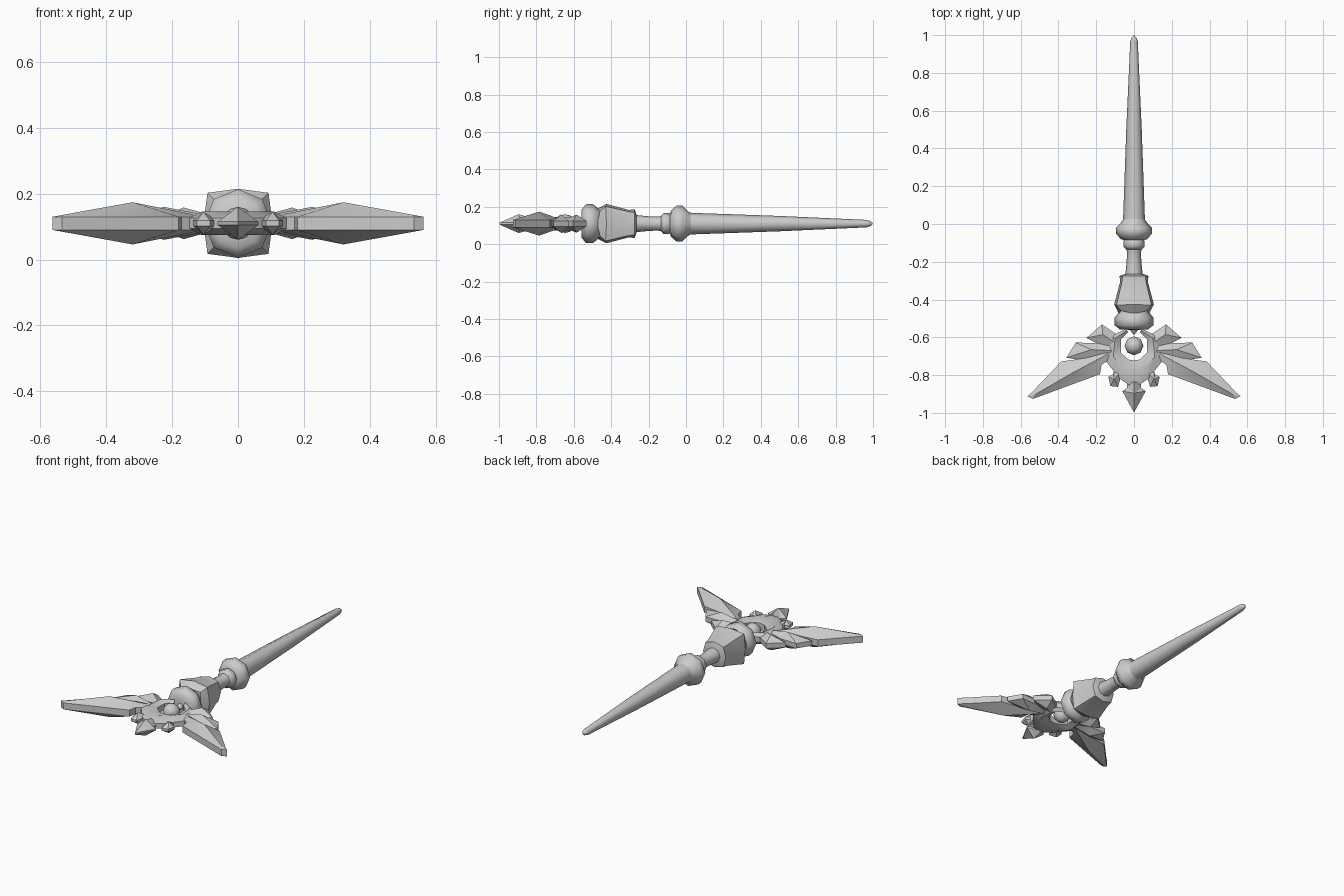
import bpy, bmesh, math

if "Cube" in bpy.data.objects:
    bpy.data.objects.remove(bpy.data.objects["Cube"])

CZ = 0.11  # height of the long axis


def finish(name, verts, faces, mirror=False, angle=35):
    bm = bmesh.new()
    vs = [bm.verts.new(v) for v in verts]
    for f in faces:
        bm.faces.new([vs[i] for i in f])
    bmesh.ops.recalc_face_normals(bm, faces=bm.faces)
    me = bpy.data.meshes.new(name)
    bm.to_mesh(me)
    bm.free()
    ob = bpy.data.objects.new(name, me)
    bpy.context.collection.objects.link(ob)
    if mirror:
        ob.modifiers.new("Mirror", 'MIRROR')
    bpy.ops.object.select_all(action='DESELECT')
    ob.select_set(True)
    bpy.context.view_layer.objects.active = ob
    bpy.ops.object.shade_smooth_by_angle(angle=math.radians(angle))
    return ob


def loft(name, rings, angle=35):
    """Skin equal-length rings of 3D points and cap both ends."""
    n = len(rings[0])
    verts = [p for r in rings for p in r]
    faces = [(k * n + i, k * n + (i + 1) % n, (k + 1) * n + (i + 1) % n, (k + 1) * n + i)
             for k in range(len(rings) - 1) for i in range(n)]
    faces += [tuple(range(n)), tuple(range((len(rings) - 1) * n, len(rings) * n))]
    return finish(name, verts, faces, angle=angle)


def lathe(name, profile, n=8, angle=50):
    return loft(name, [[(r * math.cos(2 * math.pi * i / n), y, CZ + r * math.sin(2 * math.pi * i / n))
                        for i in range(n)] for y, r in profile], angle)


def gem(name, outline, ridge, rim=0.015, mirror=True):
    """Double-sided ridged plate. outline: (x, y, ridge index); ridge: (x, y, half height)."""
    n, m = len(outline), len(ridge)
    verts, faces = [], []
    for s in (1, -1):
        verts += [(x, y, CZ + s * rim) for x, y, _ in outline]
        verts += [(x, y, CZ + s * h) for x, y, h in ridge]
    for base in (0, n + m):
        for i in range(n):
            j = (i + 1) % n
            a, b = outline[i][2], outline[j][2]
            f = [base + i, base + j, base + n + b]
            faces.append(f if a == b else f + [base + n + a])
    for i in range(n):
        j = (i + 1) % n
        faces.append((i, j, n + m + j, n + m + i))
    return finish(name, verts, faces, mirror, 25)


# Shaft, guard bulge and grip
lathe("shaft", [(0.0, 0.06), (0.02, 0.058), (0.5, 0.041), (0.965, 0.02), (0.985, 0.014), (0.998, 0.003)])
lathe("guard", [(0.035, 0.055), (0.015, 0.062), (-0.02, 0.096), (-0.05, 0.096), (-0.08, 0.07), (-0.088, 0.045)])
lathe("guard_ring", [(-0.08, 0.045), (-0.09, 0.056), (-0.12, 0.056), (-0.135, 0.04)])
lathe("grip", [(-0.12, 0.044), (-0.15, 0.037), (-0.2, 0.039), (-0.28, 0.047)])


# Flared head with a squarish section and pointed corners
def square_ring(y, mid, corner, point=0.0):
    pts = []
    for i in range(8):
        a = math.pi * i / 4
        r = corner if i % 2 else mid
        pts.append((r * math.cos(a), y + (point if i % 2 else 0), CZ + r * math.sin(a)))
    return pts


loft("head", [square_ring(-0.265, 0.05, 0.055), square_ring(-0.275, 0.077, 0.085),
              square_ring(-0.305, 0.073, 0.09), square_ring(-0.425, 0.105, 0.131, -0.005),
              square_ring(-0.475, 0.08, 0.095, 0.015)], 30)

# Collar behind the ornament
lathe("collar", [(-0.455, 0.07), (-0.475, 0.086), (-0.497, 0.104), (-0.535, 0.104), (-0.558, 0.075), (-0.56, 0.03)])
lathe("collar_pin", [(-0.55, 0.022), (-0.565, 0.018), (-0.585, 0.003)], 6)

# Orb in the open hub
bpy.ops.mesh.primitive_uv_sphere_add(segments=8, ring_count=6, radius=0.05, location=(0, -0.645, CZ))
bpy.context.object.name = "orb"
bpy.ops.object.shade_smooth_by_angle(angle=math.radians(50))

# Hub plate around the orb: inner edge, raised middle, outer edge
inner = [(0.03, -0.572), (0.07, -0.61), (0.07, -0.68), (0.03, -0.718), (0, -0.722)]
outer = [(0.045, -0.555), (0.13, -0.6), (0.15, -0.725), (0.075, -0.82), (0, -0.87)]
verts, faces = [], []
for a, b in zip(inner, outer):
    mx, my = (a[0] + b[0]) / 2, (a[1] + b[1]) / 2
    verts += [(*a, CZ + 0.02), (mx, my, CZ + 0.036), (*b, CZ + 0.016),
              (*b, CZ - 0.016), (mx, my, CZ - 0.036), (*a, CZ - 0.02)]
for k in range(4):
    for i in range(6):
        faces.append((k * 6 + i, k * 6 + (i + 1) % 6, k * 6 + 6 + (i + 1) % 6, k * 6 + 6 + i))
faces.append(tuple(range(6)))
finish("hub_plate", verts, faces, True)

# Wing feathers, short to long
gem("short_feather",
    [(0.07, -0.6, 0), (0.105, -0.575, 0), (0.17, -0.532, 1), (0.252, -0.603, 1), (0.2, -0.63, 1), (0.1, -0.68, 0)],
    [(0.1, -0.63, 0.03), (0.165, -0.585, 0.048)])
gem("middle_feather",
    [(0.08, -0.63, 0), (0.2, -0.63, 0), (0.308, -0.628, 1), (0.358, -0.708, 1), (0.27, -0.722, 1), (0.12, -0.73, 0)],
    [(0.12, -0.67, 0.03), (0.225, -0.665, 0.05), ])
gem("long_feather",
    [(0.1, -0.66, 0), (0.27, -0.712, 1), (0.385, -0.728, 1), (0.525, -0.875, 2), (0.563, -0.912, 2),
     (0.535, -0.926, 2), (0.18, -0.795, 1), (0.172, -0.745, 0), (0.14, -0.725, 0)],
    [(0.16, -0.70, 0.032), (0.32, -0.785, 0.064), (0.525, -0.903, 0.027)], 0.02)

# Lower prongs and centre point
gem("side_prong",
    [(0.06, -0.77, 0), (0.105, -0.77, 0), (0.11, -0.795, 0), (0.136, -0.81, 0), (0.125, -0.858, 0),
     (0.085, -0.862, 0), (0.075, -0.83, 0)],
    [(0.105, -0.82, 0.035)], 0.008)
gem("centre_point",
    [(-0.035, -0.83, 0), (0.035, -0.83, 0), (0.037, -0.868, 1), (0.062, -0.885, 1), (0, -0.998, 1),
     (-0.062, -0.885, 1), (-0.037, -0.868, 1)],
    [(0, -0.84, 0.035), (0, -0.895, 0.05)], 0.005, mirror=False)
